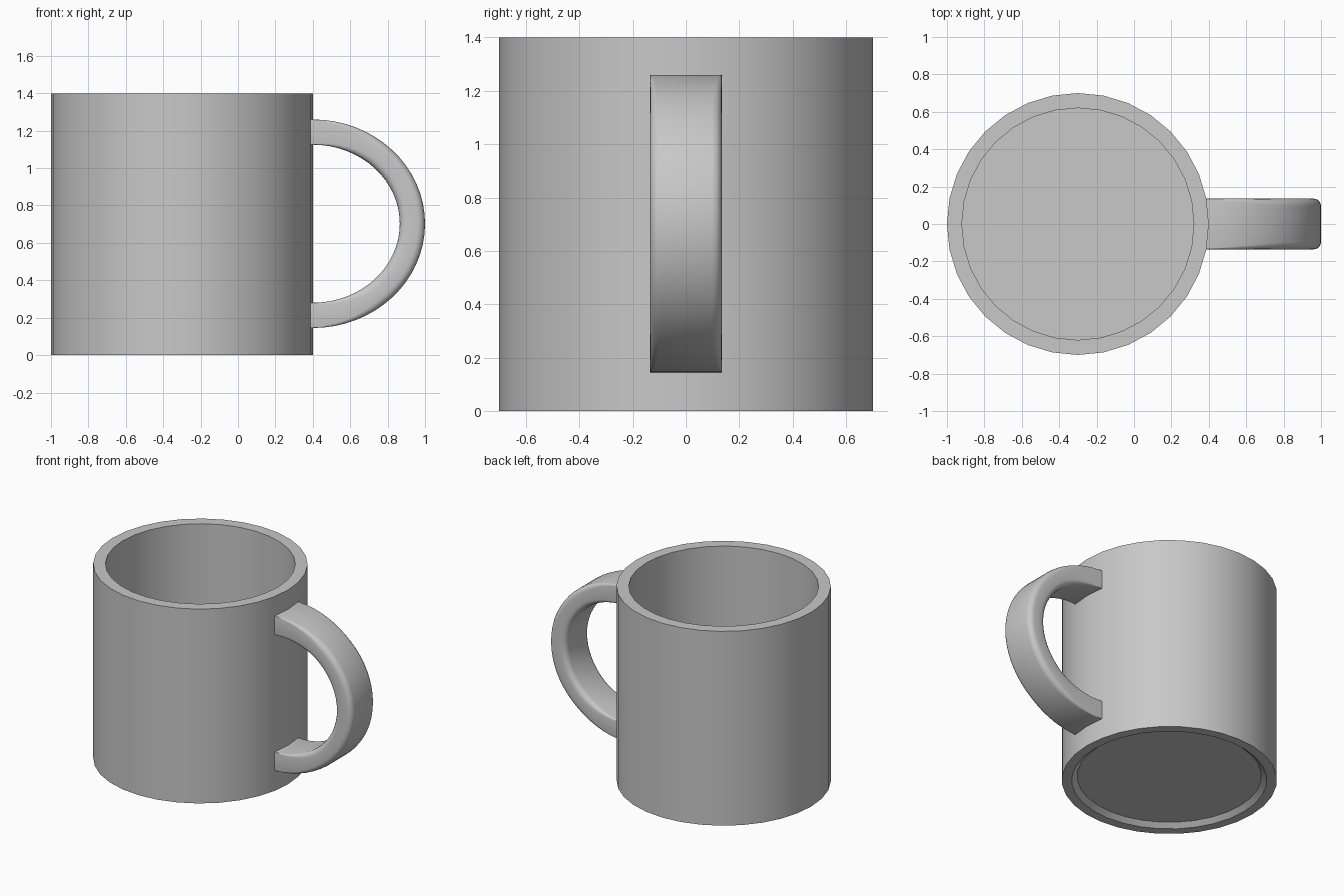
import bpy, bmesh, math
from mathutils import Vector

if "Cube" in bpy.data.objects:
    bpy.data.objects.remove(bpy.data.objects["Cube"])

SIDES = 32
CX = -0.3            # cup axis

grey = bpy.data.materials.new("plain grey")
grey.diffuse_color = (0.58, 0.58, 0.58, 1)
grey.use_nodes = True
grey.node_tree.nodes["Principled BSDF"].inputs["Base Color"].default_value = grey.diffuse_color


def finish(bm, name):
    bmesh.ops.recalc_face_normals(bm, faces=bm.faces)
    mesh = bpy.data.meshes.new(name)
    bm.to_mesh(mesh)
    bm.free()
    mesh.materials.append(grey)
    obj = bpy.data.objects.new(name, mesh)
    bpy.context.collection.objects.link(obj)
    bpy.ops.object.select_all(action='DESELECT')
    obj.select_set(True)
    bpy.context.view_layer.objects.active = obj
    bpy.ops.object.shade_smooth_by_angle(angle=math.radians(40))
    return obj


def bridge(bm, a, b):
    n = len(a)
    for i in range(n):
        bm.faces.new((a[i], a[(i + 1) % n], b[(i + 1) % n], b[i]))


# Cup: revolved wall with rim, floor and a shallow hollow underneath
bm = bmesh.new()
profile = [(0.60, 0.03), (0.635, 0.0), (0.70, 0.0), (0.70, 1.40),
           (0.62, 1.40), (0.62, 0.08)]
rings = []
for r, z in profile:
    rings.append([bm.verts.new((CX + r * math.cos(2 * math.pi * i / SIDES),
                                r * math.sin(2 * math.pi * i / SIDES), z))
                  for i in range(SIDES)])
for a, b in zip(rings, rings[1:]):
    bridge(bm, a, b)
bm.faces.new(rings[0])
bm.faces.new(rings[-1])
finish(bm, "cup")


# Handle: rounded strap swept along a half ellipse, square at both ends
def section(radius, half_w=0.135, half_t=0.0675, steps=4):
    pts = []
    for k, (sy, st) in enumerate([(1, 1), (-1, 1), (-1, -1), (1, -1)]):
        for j in range(steps + 1):
            a = math.pi / 2 * (k + j / steps)
            pts.append((sy * (half_w - radius) + radius * math.cos(a),
                        st * (half_t - radius) + radius * math.sin(a)))
    return pts


bm = bmesh.new()
MID_Z, RX, RZ, STEPS = 0.7025, 0.5325, 0.49, 32
path = [(Vector((0.36, 0, MID_Z + RZ)), Vector((0, 0, 1)), 0.003)]
for i in range(STEPS + 1):
    a = math.pi / 2 - math.pi * i / STEPS
    c, s = math.cos(a), math.sin(a)
    normal = Vector((c / RX, 0, s / RZ)).normalized()
    point = Vector((0.4 + RX * c, 0, MID_Z + RZ * s))
    path.append((point, normal, 0.003 + 0.035 * min(1, c * 1.6)))
path.append((Vector((0.36, 0, MID_Z - RZ)), Vector((0, 0, -1)), 0.003))
rings = [[bm.verts.new(p + Vector((0, y, 0)) + n * t) for y, t in section(r)]
         for p, n, r in path]
for a, b in zip(rings, rings[1:]):
    bridge(bm, a, b)
bm.faces.new(rings[0])
bm.faces.new(rings[-1])
finish(bm, "handle")
